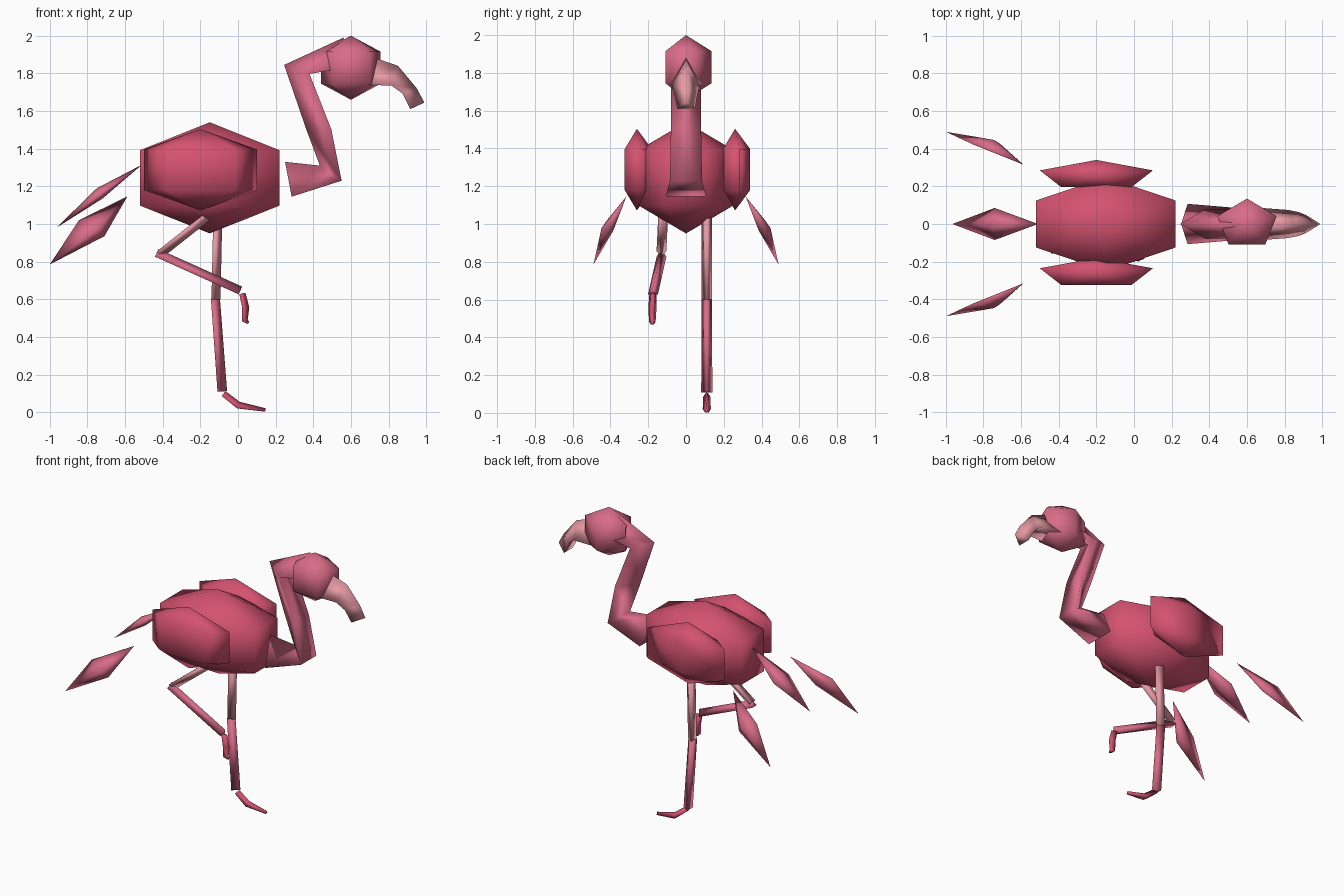
import bpy, bmesh, math
from mathutils import Vector

if "Cube" in bpy.data.objects:
    bpy.data.objects.remove(bpy.data.objects["Cube"])


def material(name, rgb):
    m = bpy.data.materials.new(name)
    m.diffuse_color = (*rgb, 1)
    m.use_nodes = True
    m.node_tree.nodes["Principled BSDF"].inputs["Base Color"].default_value = m.diffuse_color
    return m


ROSE = material("rose", (0.66, 0.085, 0.16))
PINK = material("pink", (0.70, 0.15, 0.25))
PALE = material("pale_pink", (0.80, 0.32, 0.37))


def loft(name, rings, mat):
    """Skin a list of rings; a one-point ring closes to a tip, others are capped."""
    bm = bmesh.new()
    vs = [[bm.verts.new(p) for p in ring] for ring in rings]
    for a, b in zip(vs, vs[1:]):
        n = max(len(a), len(b))
        for i in range(n):
            j = (i + 1) % n
            if len(a) == 1:
                bm.faces.new((a[0], b[j], b[i]))
            elif len(b) == 1:
                bm.faces.new((a[i], a[j], b[0]))
            else:
                bm.faces.new((a[i], a[j], b[j], b[i]))
    for end in (vs[0], vs[-1]):
        if len(end) > 2:
            bm.faces.new(end)
    bmesh.ops.recalc_face_normals(bm, faces=bm.faces[:])
    for f in bm.faces:
        f.smooth = True
    me = bpy.data.meshes.new(name)
    bm.to_mesh(me)
    bm.free()
    me.materials.append(mat)
    ob = bpy.data.objects.new(name, me)
    bpy.context.collection.objects.link(ob)
    return ob


def ball(name, c, r, sides, mat):
    """Coarse sphere: two poles and two rings at half height."""
    def ring(z):
        return [(c[0] + r[0] * math.cos(math.pi / 2 + math.tau * i / sides),
                 c[1] + r[1] * math.sin(math.pi / 2 + math.tau * i / sides), z)
                for i in range(sides)]
    top, bot = c[2] + r[2], c[2] - r[2]
    loft(name, [[(c[0], c[1], top)], ring(c[2] + r[2] / 2),
                ring(c[2] - r[2] / 2), [(c[0], c[1], bot)]], mat)


def prism(name, sections, mat):
    """Triangular tube: ridge (x, z), flat side (x, z), half width."""
    loft(name, [[(ax, 0, az), (bx, w, bz), (bx, -w, bz)]
                for ax, az, bx, bz, w in sections], mat)


def limb(name, pts, mat):
    """Triangular tube along points (x, y, z, radius)."""
    rings = []
    for i, p in enumerate(pts):
        a, b = pts[max(i - 1, 0)], pts[min(i + 1, len(pts) - 1)]
        d = Vector((b[0] - a[0], 0, b[2] - a[2])).normalized()
        n, c, r = Vector((-d.z, 0, d.x)), Vector(p[:3]), p[3]
        side = Vector((0, 0.866 * r, 0))
        rings.append([c + n * r, c - n * r / 2 + side, c - n * r / 2 - side])
    loft(name, rings, mat)


# Body, wings and head
ball("body", (-0.15, 0, 1.245), (0.427, 0.25, 0.295), 6, ROSE)
for side, y in (("left", 0.26), ("right", -0.26)):
    ball("wing_" + side, (-0.20, y, 1.288), (0.316, 0.08, 0.216), 5, ROSE)
ball("head", (0.60, 0, 1.83), (0.166, 0.135, 0.17), 5, PINK)

# Neck and beak
prism("neck", [(0.25, 1.33, 0.285, 1.145, 0.107), (0.435, 1.31, 0.55, 1.23, 0.085),
               (0.36, 1.51, 0.495, 1.505, 0.08), (0.245, 1.845, 0.38, 1.797, 0.08),
               (0.56, 1.99, 0.62, 1.84, 0.08)], PINK)
prism("beak", [(0.72, 1.885, 0.68, 1.74, 0.085), (0.85, 1.84, 0.815, 1.735, 0.075),
               (0.95, 1.72, 0.875, 1.692, 0.063), (0.99, 1.645, 0.915, 1.61, 0.047)], PALE)

# Tail feathers
loft("tail_feather_middle",
     [[(-0.51, 0, 1.315)],
      [(-0.74, 0.085, 1.15), (-0.75, 0, 1.19), (-0.74, -0.085, 1.15), (-0.72, 0, 1.135)],
      [(-0.965, 0, 0.98)]], PINK)
for side, s in (("left", 1), ("right", -1)):
    loft("tail_feather_" + side,
         [[(-0.587, s * 0.315, 1.147)],
          [(-0.845, s * 0.418, 1.02), (-0.745, s * 0.447, 0.98),
           (-0.71, s * 0.425, 0.935), (-0.755, s * 0.385, 0.965)],
          [(-1.0, s * 0.49, 0.785)]], PINK)

# Standing leg
limb("standing_thigh", [(-0.115, 0.11, 1.06, 0.032), (-0.125, 0.11, 0.60, 0.032)], PALE)
limb("standing_shin", [(-0.128, 0.11, 0.605, 0.032), (-0.092, 0.11, 0.11, 0.034)], PINK)
limb("standing_foot", [(-0.08, 0.11, 0.095, 0.022), (0.0, 0.11, 0.032, 0.025),
                       (0.145, 0.11, 0.009, 0.012)], ROSE)

# Lifted leg
limb("lifted_thigh", [(-0.16, -0.12, 1.05, 0.03), (-0.42, -0.13, 0.845, 0.03)], PALE)
limb("lifted_shin", [(-0.435, -0.13, 0.84, 0.03), (0.01, -0.175, 0.64, 0.03)], PINK)
limb("lifted_foot", [(0.018, -0.175, 0.63, 0.022), (0.035, -0.178, 0.555, 0.025),
                     (0.032, -0.178, 0.485, 0.02), (0.055, -0.178, 0.473, 0.01)], ROSE)
